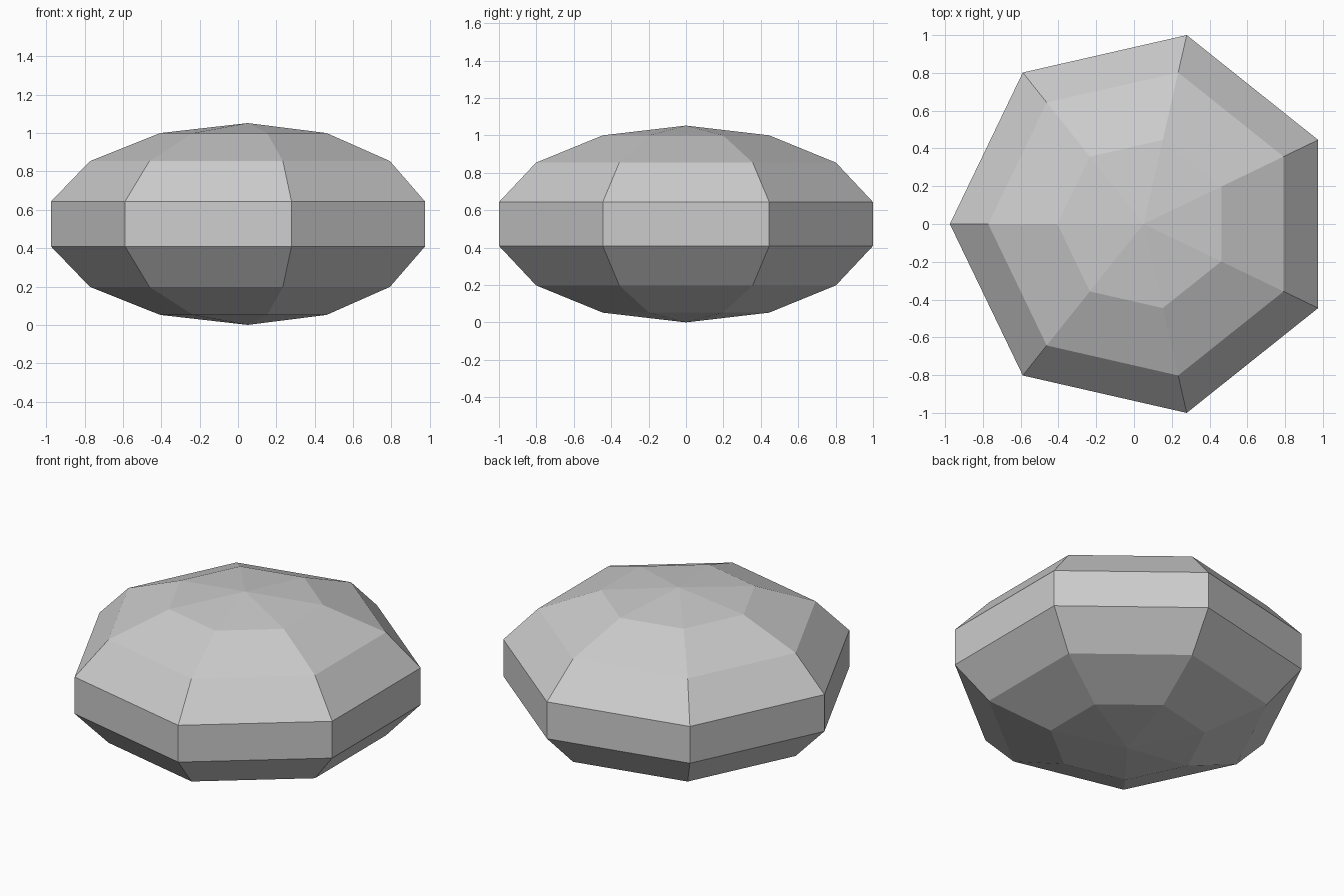
import bpy
import math

# Remove the default cube
cube = bpy.data.objects.get("Cube")
if cube:
    bpy.data.objects.remove(cube, do_unlink=True)

SIDES = 7
SPAN = 2.0
ring_radius = SPAN / 2 / math.sin(math.pi * 4 / SIDES)   # widest ring
radius = ring_radius / math.sin(math.pi * 3 / SIDES)     # full sphere
center_x = ring_radius * (1 - math.cos(math.pi / SIDES)) / 2

# Stone grey material
stone = bpy.data.materials.new("stone_grey")
stone.use_nodes = True
color = (0.6, 0.6, 0.6, 1)
stone.diffuse_color = color
stone.node_tree.nodes["Principled BSDF"].inputs["Base Color"].default_value = color

# Pebble: seven-sided faceted sphere flattened to half height
bpy.ops.mesh.primitive_uv_sphere_add(segments=SIDES, ring_count=SIDES, radius=radius)
pebble = bpy.context.object
pebble.name = "pebble"
pebble.data.materials.append(stone)
pebble.scale.z = 0.5

# Turn one corner to face -x, centre on the bounds and rest on the ground
corner = max(pebble.data.vertices, key=lambda v: v.co.xy.length).co
pebble.rotation_euler.z = math.pi - math.atan2(corner.y, corner.x)
pebble.location = (center_x, 0, radius / 2)
bpy.ops.object.transform_apply(location=True, rotation=True, scale=True)
bpy.ops.object.shade_flat()
